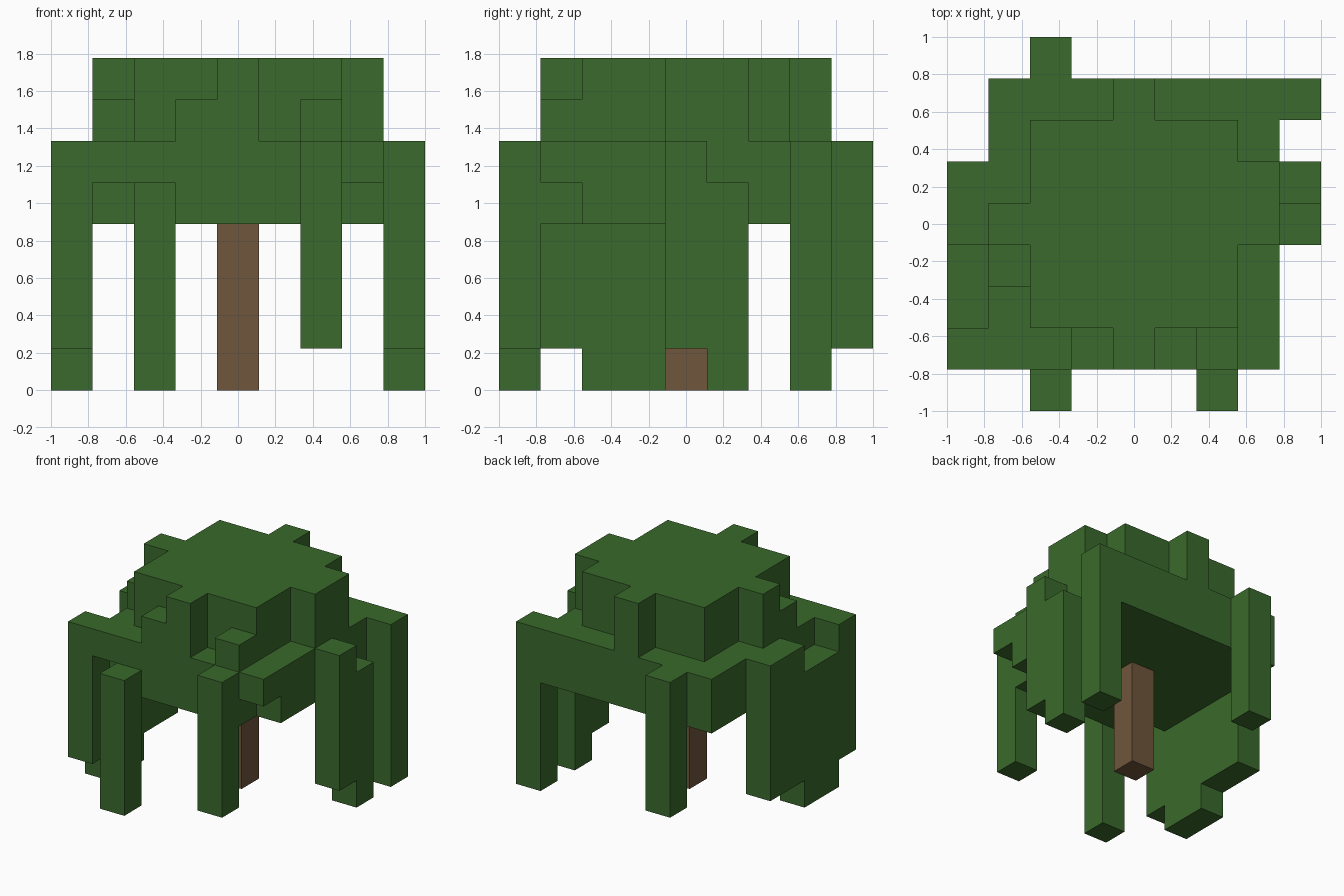
import bpy
import bmesh
from mathutils import Vector

cube = bpy.data.objects.get("Cube")
if cube:
    bpy.data.objects.remove(cube, do_unlink=True)

U = 2 / 9  # edge of one block; the grid is nine blocks wide


def material(name, rgb):
    m = bpy.data.materials.new(name)
    m.use_nodes = True
    m.diffuse_color = (*rgb, 1)
    m.node_tree.nodes["Principled BSDF"].inputs["Base Color"].default_value = (*rgb, 1)
    return m


def block(x0, x1, y0, y1, z0, z1):
    """Set of grid cells, ends included."""
    return {(x, y, z) for x in range(x0, x1 + 1)
            for y in range(y0, y1 + 1) for z in range(z0, z1 + 1)}


def column(x, y, z0, z1):
    return block(x, x, y, y, z0, z1)


def build(name, cells, solid, mat):
    """Make a mesh of the cell faces that are open to the air."""
    bm = bmesh.new()
    cache = {}

    def vert(p):
        key = tuple(round(c) for c in p)
        if key not in cache:
            x, y, z = key
            cache[key] = bm.verts.new((x * U - 1, y * U - 1, z * U))
        return cache[key]

    for cell in sorted(cells):
        for axis in range(3):
            for side in (0, 1):
                n = list(cell)
                n[axis] += 2 * side - 1
                if tuple(n) in solid:
                    continue
                a, b = Vector(), Vector()
                a[(axis + 1) % 3] = 1
                b[(axis + 2) % 3] = 1
                o = Vector(cell)
                o[axis] += side
                loop = [o, o + a, o + a + b, o + b]
                if not side:
                    loop.reverse()
                bm.faces.new([vert(p) for p in loop])
    mesh = bpy.data.meshes.new(name)
    bm.to_mesh(mesh)
    bm.free()
    mesh.materials.append(mat)
    ob = bpy.data.objects.new(name, mesh)
    bpy.context.collection.objects.link(ob)


green = material("leaf green", (0.042, 0.144, 0.025))
brown = material("bark brown", (0.159, 0.093, 0.045))

# Trunk
trunk = column(4, 4, 0, 3)

# Wide lower canopy, with two front corners nibbled underneath
lower = block(1, 7, 1, 7, 4, 5) - {(1, 1, 4), (7, 1, 4)}

# Narrower crown
crown = block(2, 6, 2, 6, 6, 7)

# Short vines against the crown
short_vines = {(1, 4, 7), (1, 4, 6), (1, 3, 6), (3, 1, 6), (6, 1, 6)}
for x, y in ((4, 1), (4, 7), (7, 4), (7, 5)):
    short_vines |= column(x, y, 6, 7)

# Long vines hanging from the lower canopy
long_vines = column(8, 7, 0, 5)
for x, y in ((6, 0), (8, 4), (2, 8), (0, 1), (0, 4), (0, 5)):
    long_vines |= column(x, y, 1, 5)
for x, y in ((2, 0), (8, 5), (0, 2), (0, 3)):
    long_vines |= column(x, y, 0, 4)

parts = {"trunk": (trunk, brown), "lower_canopy": (lower, green),
         "crown": (crown, green), "crown_vines": (short_vines, green),
         "hanging_vines": (long_vines, green)}
solid = set().union(*(cells for cells, _ in parts.values()))
for name, (cells, mat) in parts.items():
    build(name, cells, solid, mat)
